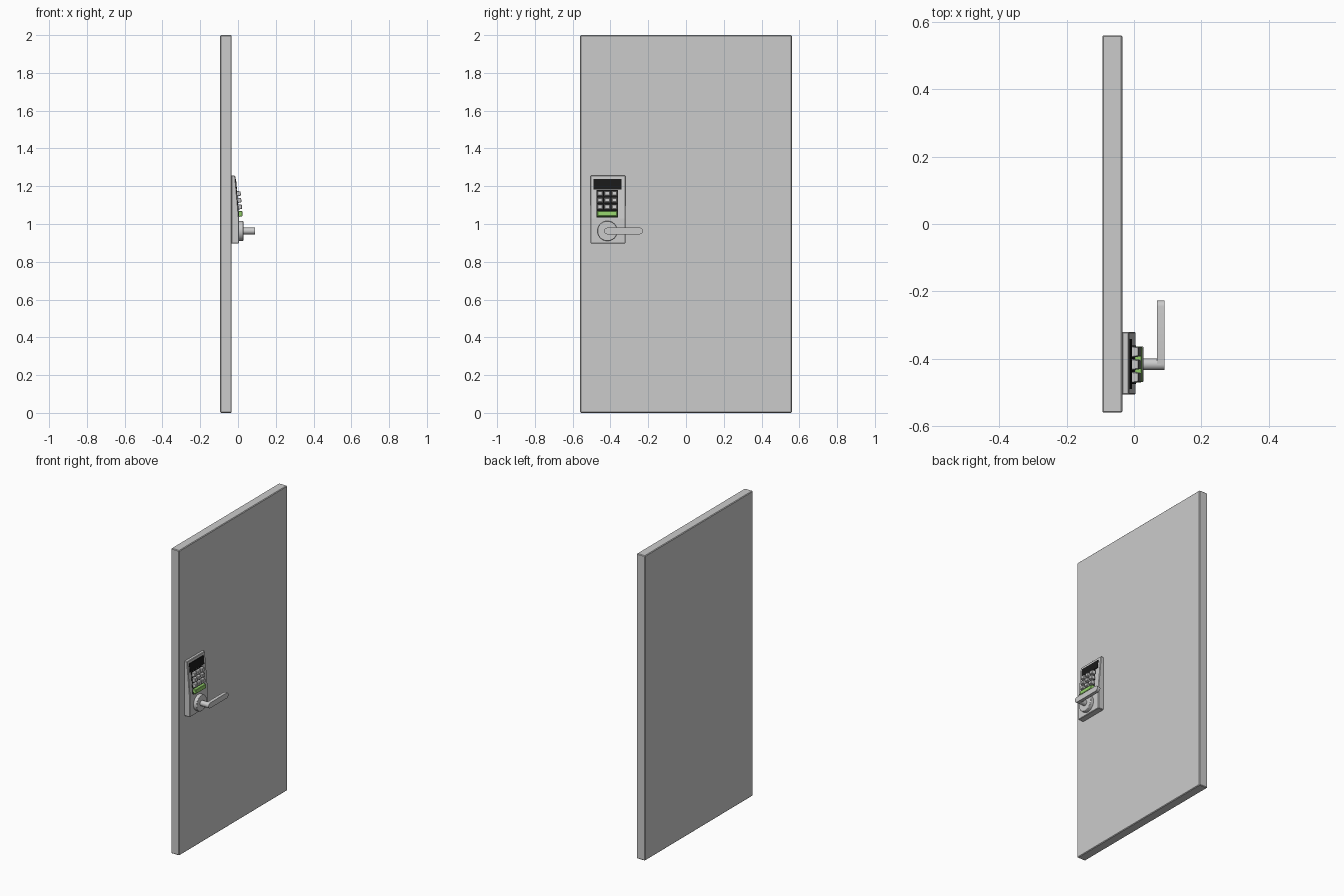
import bpy, bmesh, math
from mathutils import Matrix, Vector

if "Cube" in bpy.data.objects:
    bpy.data.objects.remove(bpy.data.objects["Cube"])


def material(name, color):
    m = bpy.data.materials.new(name)
    m.diffuse_color = color
    m.use_nodes = True
    m.node_tree.nodes["Principled BSDF"].inputs["Base Color"].default_value = m.diffuse_color
    return m


BLACK = material("black", (0.01, 0.01, 0.01, 1))
GREEN = material("green", (0.3, 0.65, 0.15, 1))


def finish(name, bm, mat=None, bevel=0, segments=1, smooth=False):
    bmesh.ops.recalc_face_normals(bm, faces=bm.faces)
    me = bpy.data.meshes.new(name)
    bm.to_mesh(me)
    bm.free()
    ob = bpy.data.objects.new(name, me)
    bpy.context.collection.objects.link(ob)
    if mat:
        me.materials.append(mat)
    if bevel:
        mod = ob.modifiers.new("bevel", 'BEVEL')
        mod.width, mod.segments = bevel, segments
        mod.limit_method = 'ANGLE'
        mod.angle_limit = math.radians(40)
    if smooth:
        bpy.context.view_layer.objects.active = ob
        ob.select_set(True)
        bpy.ops.object.shade_smooth_by_angle(angle=math.radians(35))
        ob.select_set(False)
    return ob


def prism(name, points, offset, **kw):
    """Extrude a closed outline of 3D points along an offset."""
    bm = bmesh.new()
    face = bm.faces.new([bm.verts.new(p) for p in points])
    ext = bmesh.ops.extrude_face_region(bm, geom=[face])["geom"]
    bmesh.ops.translate(bm, vec=offset, verts=[v for v in ext if isinstance(v, bmesh.types.BMVert)])
    return finish(name, bm, **kw)


def disc(name, x0, x1, r, segs=48, **kw):
    """Cylinder along x, centred on the handle axis."""
    pts = [(x0, HY + r * math.cos(t), HZ + r * math.sin(t))
           for t in (2 * math.pi * i / segs for i in range(segs))]
    return prism(name, pts, (x1 - x0, 0, 0), smooth=True, **kw)


# Sloped face of the lock housing, as a local frame
LOW, HIGH = Vector((0.005, 0, 1.03)), Vector((-0.014, 0, 1.245))
UP = (HIGH - LOW).normalized()
OUT = Vector((UP.z, 0, -UP.x))


def on_slope(name, y, z, w, h, d, taper=0.0, sink=0.004, **kw):
    """Block on the sloped face, narrowing outward by taper."""
    base = LOW + (HIGH - LOW) * ((z - LOW.z) / (HIGH.z - LOW.z)) + Vector((0, y, 0))
    bm = bmesh.new()
    bmesh.ops.create_cube(bm, size=1)
    for v in bm.verts:
        t = taper if v.co.z > 0 else 0
        out = d if v.co.z > 0 else -sink
        a = math.copysign(w / 2 - t, v.co.x)
        b = math.copysign(h / 2 - t, v.co.y)
        v.co = base + Vector((0, a, 0)) + UP * b + OUT * out
    return finish(name, bm, **kw)


HY, HZ = -0.416, 0.963

# Door slab
bm = bmesh.new()
bmesh.ops.create_cube(bm, size=1, matrix=Matrix.Translation((-0.064, 0, 1)) @ Matrix.Diagonal((0.06, 1.12, 2, 1)))
finish("door_slab", bm, bevel=0.004)

# Wedge shaped lock housing
profile = [(-0.036, 0.897), (0.005, 0.897), (LOW.x, LOW.z), (HIGH.x, HIGH.z), (-0.015, 1.256), (-0.036, 1.256)]
prism("lock_housing", [(x, -0.506, z) for x, z in profile], (0, 0.186, 0), bevel=0.003)

# Display and keypad backing
on_slope("display", -0.415, 1.21, 0.148, 0.056, 0.003, mat=BLACK)
on_slope("keypad_backing", -0.418, 1.107, 0.114, 0.146, 0.002, mat=BLACK)

# Nine number keys and the wide green key
for row, z in enumerate((1.160, 1.125, 1.090)):
    for col, y in enumerate((-0.455, -0.417, -0.379)):
        on_slope(f"key_{row}_{col}", y, z, 0.034, 0.030, 0.021, taper=0.004, bevel=0.002)
on_slope("enter_key", -0.417, 1.053, 0.110, 0.032, 0.021, taper=0.003, mat=GREEN, bevel=0.002)

# Round rose and handle stem
disc("handle_rose", 0.003, 0.028, 0.053, bevel=0.003, segments=2)
disc("handle_stem", 0.025, 0.080, 0.0175, segs=32)

# Lever with rounded ends
R, Y1 = 0.0175, -0.227 - 0.0175
lever = []
for cy, start in ((Y1, -90), (HY, 90)):
    for i in range(13):
        t = math.radians(start + 15 * i)
        lever.append((0.068, cy + R * math.cos(t), HZ + R * math.sin(t)))
prism("handle_lever", lever, (0.022, 0, 0), smooth=True)
